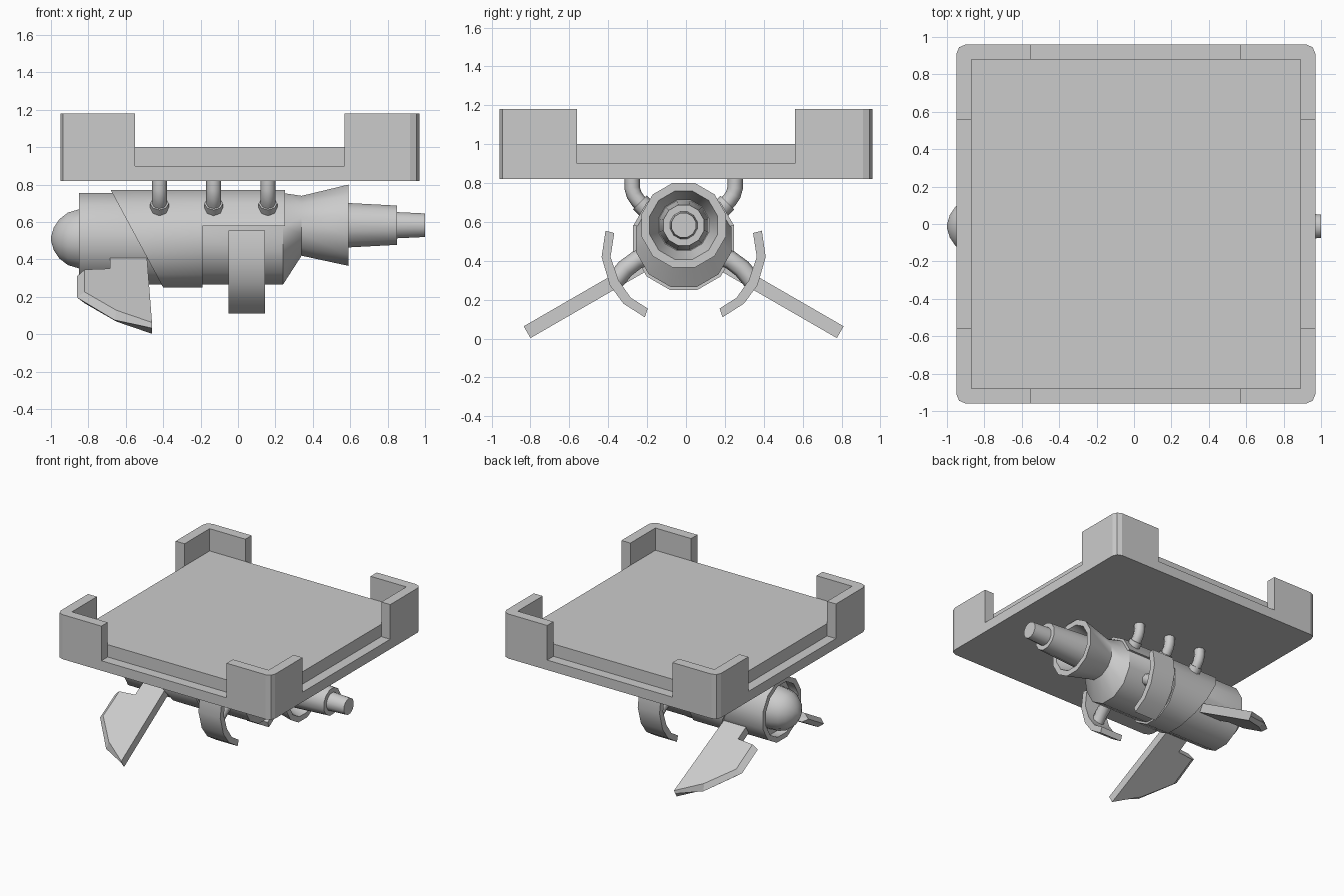
import bpy, bmesh
from math import pi, cos, sin
from mathutils import Vector

if "Cube" in bpy.data.objects:
    bpy.data.objects.remove(bpy.data.objects["Cube"])

CY, CZ = -0.012, 0.51      # engine axis
TX = 0.01                  # tray centre


def finish(bm, name, smooth=None):
    bmesh.ops.recalc_face_normals(bm, faces=bm.faces)
    me = bpy.data.meshes.new(name)
    bm.to_mesh(me)
    bm.free()
    ob = bpy.data.objects.new(name, me)
    bpy.context.collection.objects.link(ob)
    if smooth:
        smooth_object(ob, smooth)
    return ob


def smooth_object(ob, angle=40):
    bpy.ops.object.select_all(action='DESELECT')
    ob.select_set(True)
    bpy.context.view_layer.objects.active = ob
    bpy.ops.object.shade_smooth_by_angle(angle=angle * pi / 180)


def loft(rings):
    """Closed solid from rings of equal point count."""
    bm = bmesh.new()
    vs = [[bm.verts.new(p) for p in r] for r in rings]
    n = len(vs[0])
    for a, b in zip(vs, vs[1:]):
        for i in range(n):
            j = (i + 1) % n
            bm.faces.new((a[i], a[j], b[j], b[i]))
    bm.faces.new(vs[0])
    bm.faces.new(vs[-1])
    return bm


def prism(pts, axis, lo, hi):
    put = {'x': lambda p, d: (d, p[0], p[1]), 'z': lambda p, d: (p[0], p[1], d)}[axis]
    return loft([[put(p, d) for p in pts] for d in (lo, hi)])


def lathe(profile, sides=12):
    """Rings along x: (x, flat radius, centre z)."""
    rings = []
    for x, r, cz in profile:
        r /= cos(pi / sides)
        rings.append([(x, CY + r * cos((i + .5) * 2 * pi / sides),
                       cz + r * sin((i + .5) * 2 * pi / sides)) for i in range(sides)])
    return loft(rings)


def cut(bm, co, no):
    """Remove the side the normal points to and cap it."""
    res = bmesh.ops.bisect_plane(bm, geom=bm.verts[:] + bm.edges[:] + bm.faces[:],
                                 plane_co=co, plane_no=no, clear_outer=True)
    edges = [e for e in res['geom_cut'] if isinstance(e, bmesh.types.BMEdge)]
    bmesh.ops.holes_fill(bm, edges=edges, sides=0)


def tube(name, pts, r):
    cu = bpy.data.curves.new(name, 'CURVE')
    cu.dimensions = '3D'
    cu.bevel_depth = r
    cu.bevel_resolution = 2
    cu.use_fill_caps = True
    sp = cu.splines.new('POLY')
    sp.points.add(len(pts) - 1)
    for q, p in zip(sp.points, pts):
        q.co = (*p, 1)
    ob = bpy.data.objects.new(name, cu)
    bpy.context.collection.objects.link(ob)
    bpy.ops.object.select_all(action='DESELECT')
    ob.select_set(True)
    bpy.context.view_layer.objects.active = ob
    bpy.ops.object.convert(target='MESH')
    smooth_object(bpy.context.object, 50)


# Tray base, raised panel and four corner posts
H, I, L = 0.96, 0.88, 0.56
curve = [(H, H - .05), (H - .015, H - .015), (H - .05, H)]
outline = []
for k in range(4):
    for x, y in curve:
        for _ in range(k):
            x, y = -y, x
        outline.append((TX + x, y))
finish(prism(outline, 'z', .82, .90), 'tray_base')
panel = [(TX + a * I, b * I) for a, b in ((-1, -1), (1, -1), (1, 1), (-1, 1))]
finish(prism(panel, 'z', .89, 1.0), 'tray_panel')
post = [(H, L)] + curve + [(L, H), (L, I), (I, I), (I, L)]
for sx in (-1, 1):
    for sy in (-1, 1):
        finish(prism([(TX + sx * x, sy * y) for x, y in post], 'z', .82, 1.18), 'tray_corner')

# Engine body with recessed nose and offset flared nozzle
NZ = 0.583
finish(lathe([(-.78, .05, CZ), (-.78, .205, CZ), (-.85, .205, CZ), (-.85, .245, CZ),
              (.24, .245, CZ), (.34, .16, .58), (.59, .217, NZ), (.59, .175, NZ),
              (.45, .13, NZ), (.45, .05, NZ)]), 'engine_body', 40)
finish(lathe([(-1, .01, CZ), (-.985, .06, CZ), (-.955, .105, CZ), (-.91, .14, CZ),
              (-.85, .158, CZ), (-.76, .165, CZ)]), 'nose_dome', 45)
finish(lathe([(.43, .127, NZ), (.85, .105, NZ), (.85, .07, NZ), (1, .063, NZ)]),
       'exhaust_tube', 40)

# Sleeve: slanted front, longer upper half
bm = lathe([(-.9, .26, CZ), (-.19, .26, CZ)])
cut(bm, (-.68, 0, .77), Vector((-.52, 0, -.28)))
finish(bm, 'sleeve_front', 40)
bm = lathe([(-.19, .26, CZ), (.25, .26, CZ)])
cut(bm, (0, 0, .58), Vector((0, 0, -1)))
finish(bm, 'sleeve_upper', 40)

# Paired side parts
face = [(-.49, .15), (-.46, .93), (-.65, .80), (-.82, .604), (-.82, .365), (-.685, .354), (-.685, .15)]
ridge = [(-.49, .15), (-.46, .93), (-.66, .844), (-.86, .604), (-.86, .374), (-.685, .354), (-.685, .15)]
outer = [(.402, .555), (.422, .42), (.38, .275), (.31, .18), (.20, .11)]
inner = [(.185, .155), (.272, .21), (.335, .30), (.376, .42), (.357, .543)]
for s in (-1, 1):
    # Swept fin, ridge along the leading edge
    rings = [[(x, CY + s * (.866 * d + .5 * t), .498 - .5 * d + .866 * t) for x, d in prof]
             for prof, t in ((face, .035), (ridge, 0), (face, -.035))]
    finish(loft(rings), 'fin')
    # Curved claw and its arm
    finish(prism([(CY + s * y, z) for y, z in outer + inner], 'x', -.05, .145), 'claw', 40)
    tube('claw_arm', [(.05, CY + s * y, z) for y, z in
                      ((.17, .43), (.24, .405), (.30, .36), (.35, .30))], .048)
    # Hanger pipes with collars
    for x in (-.42, -.13, .16):
        tube('hanger_pipe', [(x, CY + s * y, z) for y, z in
                             ((.265, .83), (.265, .775), (.255, .74), (.235, .71), (.18, .655))], .04)
        tube('pipe_collar', [(x, CY + s * y, z) for y, z in ((.225, .70), (.185, .66))], .05)
